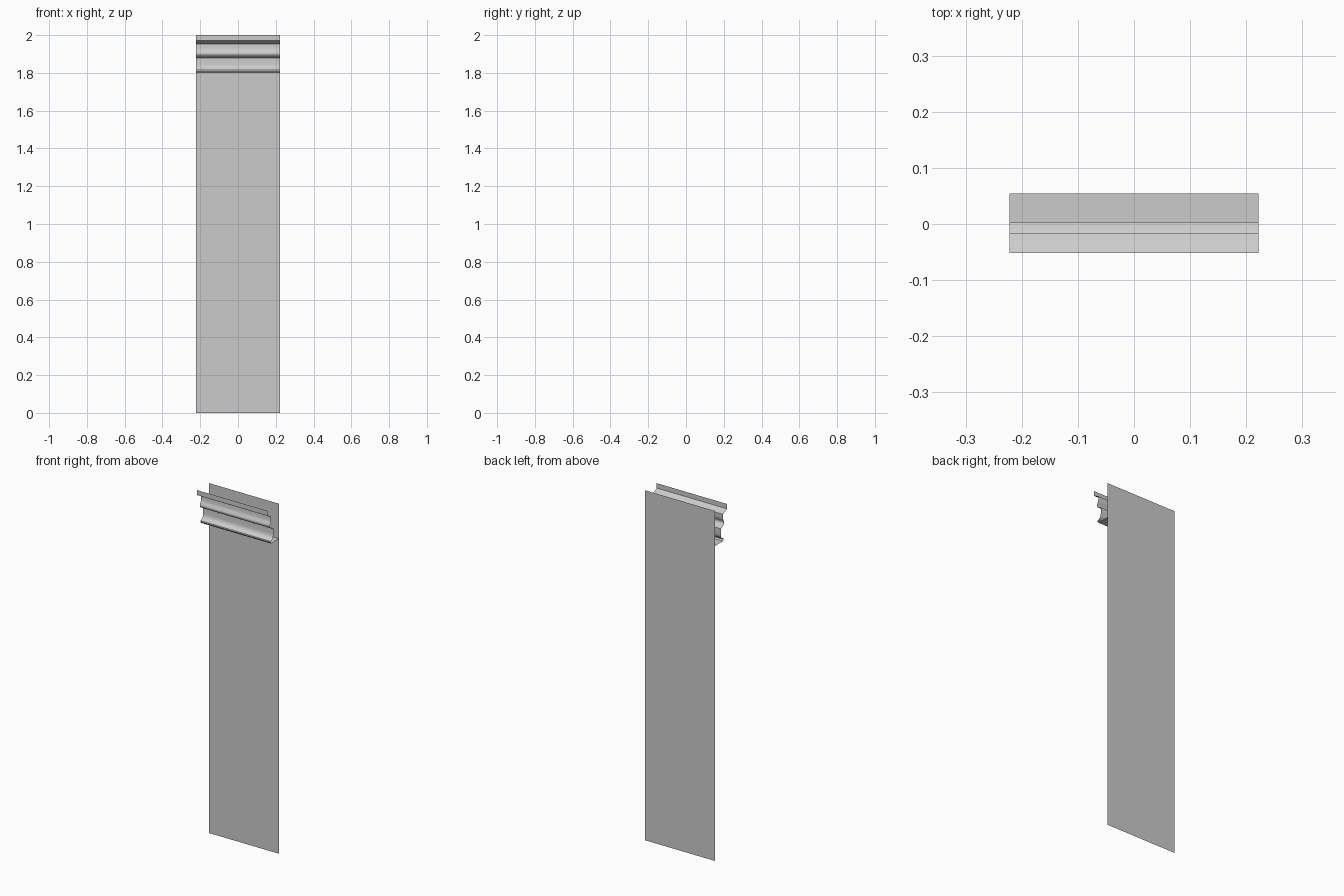
import bpy

if "Cube" in bpy.data.objects:
    bpy.data.objects.remove(bpy.data.objects["Cube"])

HALF_W = 0.222
BACK = 0.054


def sweep(name, profile):
    """Stretch an open (y, z) profile along x into a thin sheet."""
    verts = [(x, y, z) for y, z in profile for x in (-HALF_W, HALF_W)]
    faces = [(2 * i, 2 * i + 1, 2 * i + 3, 2 * i + 2)[::-1]
             for i in range(len(profile) - 1)]
    mesh = bpy.data.meshes.new(name)
    mesh.from_pydata(verts, [], faces)
    obj = bpy.data.objects.new(name, mesh)
    bpy.context.collection.objects.link(obj)
    return obj


# Flat wall panel at the back
sweep("wall_panel", [(BACK, 2.0), (BACK, 0.0)])

# Cornice moulding: top fillet, upper bead, cove, lower bead, soffit
cornice = sweep("cornice_moulding", [
    (-0.052, 2.0), (-0.052, 1.972), (-0.046, 1.968), (-0.030, 1.960),
    (-0.017, 1.954),
    (-0.017, 1.930), (-0.020, 1.920), (-0.026, 1.911),
    (-0.028, 1.904), (-0.027, 1.897), (-0.020, 1.889), (-0.008, 1.882),
    (0.003, 1.879),
    (0.003, 1.845), (0.001, 1.832), (-0.006, 1.822), (-0.016, 1.816),
    (-0.022, 1.814), (-0.023, 1.808), (-0.018, 1.800),
    (BACK, 1.800),
])

# Soft curves, crisp folds
bpy.context.view_layer.objects.active = cornice
cornice.select_set(True)
bpy.ops.object.shade_smooth_by_angle(angle=0.6)
